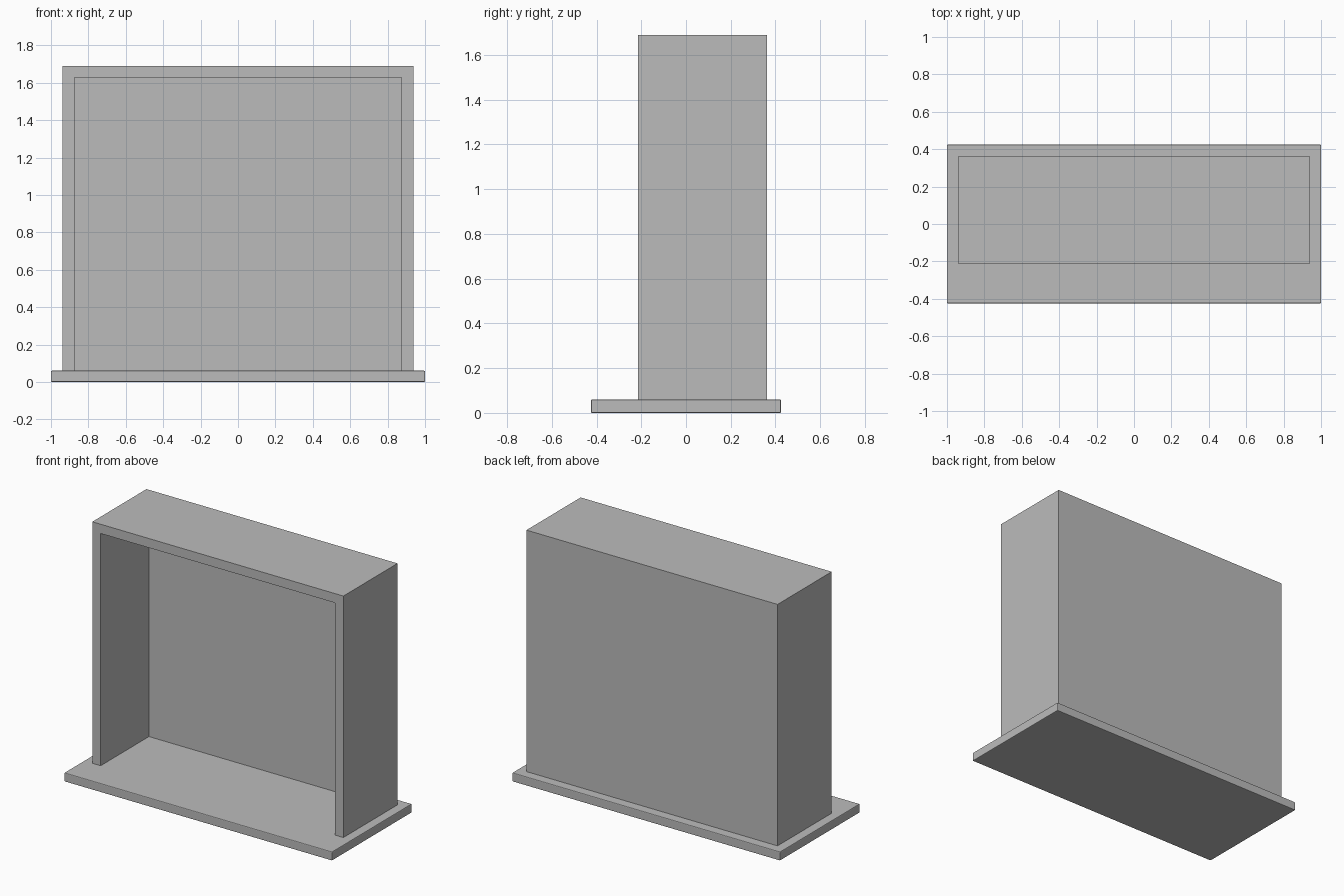
import bpy, bmesh
from mathutils import Vector

if "Cube" in bpy.data.objects:
    bpy.data.objects.remove(bpy.data.objects["Cube"])

grey = bpy.data.materials.new("plain_grey")
grey.diffuse_color = (0.5, 0.5, 0.5, 1)
grey.use_nodes = True
grey.node_tree.nodes["Principled BSDF"].inputs["Base Color"].default_value = grey.diffuse_color


def box(name, lo, hi, open_sides=()):
    """Axis-aligned box; faces whose normal is in open_sides are left out."""
    lo, hi = Vector(lo), Vector(hi)
    bm = bmesh.new()
    bmesh.ops.create_cube(bm, size=1)
    for v in bm.verts:
        v.co = (lo + hi) / 2 + v.co * (hi - lo)
    bm.normal_update()
    gone = [f for f in bm.faces
            if any(f.normal.dot(Vector(d)) > 0.9 for d in open_sides)]
    bmesh.ops.delete(bm, geom=gone, context='FACES')
    mesh = bpy.data.meshes.new(name)
    bm.to_mesh(mesh)
    bm.free()
    mesh.materials.append(grey)
    obj = bpy.data.objects.new(name, mesh)
    bpy.context.collection.objects.link(obj)
    return obj


WALL = 0.0625

# Base slab with slightly softened edges
base = box("base_plate", (-1, -0.425, 0), (1, 0.425, 0.06))
bevel = base.modifiers.new("soft_edges", 'BEVEL')
bevel.width = 0.005
bevel.segments = 2

# Cabinet shell: top, two sides and back, open to the front and onto the base
shell = box("cabinet_shell", (-0.9375, -0.215, 0.06), (0.9375, 0.3625, 1.69),
            open_sides=[(0, -1, 0), (0, 0, -1)])
walls = shell.modifiers.new("wall_thickness", 'SOLIDIFY')
walls.thickness = WALL
walls.offset = -1
walls.use_even_offset = True
